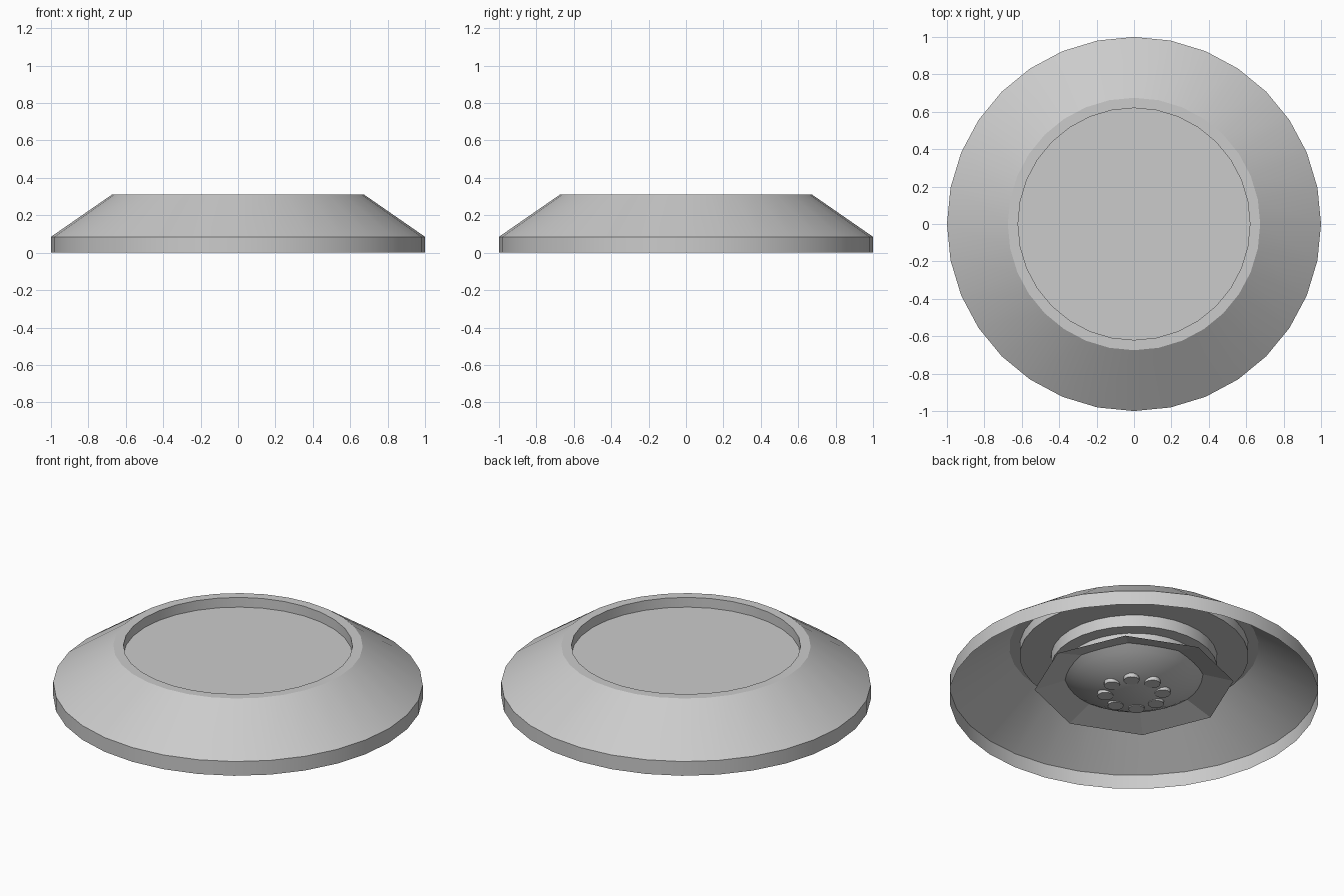
import bpy, bmesh
from math import sin, cos, tau

if "Cube" in bpy.data.objects:
    bpy.data.objects.remove(bpy.data.objects["Cube"])

def lathe(name, profile, sides=32, centre=(0, 0), smooth=True):
    """Revolve (radius, z) points about a vertical axis; radius 0 closes to a tip."""
    bm = bmesh.new()
    rings = []
    for r, z in profile:
        n = 1 if r == 0 else sides
        rings.append([bm.verts.new((centre[0] + r * cos(tau * i / sides),
                                    centre[1] + r * sin(tau * i / sides), z)) for i in range(n)])
    for a, b in zip(rings, rings[1:]):
        for i in range(sides):
            j = (i + 1) % sides
            face = [a[i % len(a)], a[j % len(a)], b[j % len(b)], b[i % len(b)]]
            bm.faces.new(list(dict.fromkeys(face)))
    bmesh.ops.recalc_face_normals(bm, faces=bm.faces)
    mesh = bpy.data.meshes.new(name)
    bm.to_mesh(mesh)
    bm.free()
    ob = bpy.data.objects.new(name, mesh)
    bpy.context.collection.objects.link(ob)
    if smooth:
        bpy.ops.object.select_all(action='DESELECT')
        ob.select_set(True)
        bpy.context.view_layer.objects.active = ob
        bpy.ops.object.shade_smooth_by_angle(angle=0.5)
    return ob

# Open-bottomed outer shell with a recessed flat top
lathe("shell", [(1, 0), (1, .085), (.675, .31), (.62, .31), (.62, .252), (0, .252)])

# Round boss under the recessed disc
lathe("boss", [(.45, .25), (.45, .18), (.375, .18), (.375, .12)])

# Eight-sided dished flange
lathe("flange", [(.54, .07), (.375, .12)], sides=8, smooth=False)

# Shallow dome bulging downwards
R, apex = .66, .003
dome = [(r, apex + R - (R * R - r * r) ** .5) for r in (.385, .33, .27, .2, .13, .065, 0)]
lathe("dome", dome)

# Ring of small round studs on the dome
for k in range(8):
    a = tau * k / 8
    lathe(f"stud_{k + 1}", [(.043, .035), (.043, .01), (0, .01)], sides=16,
          centre=(.155 * cos(a), .155 * sin(a)))
